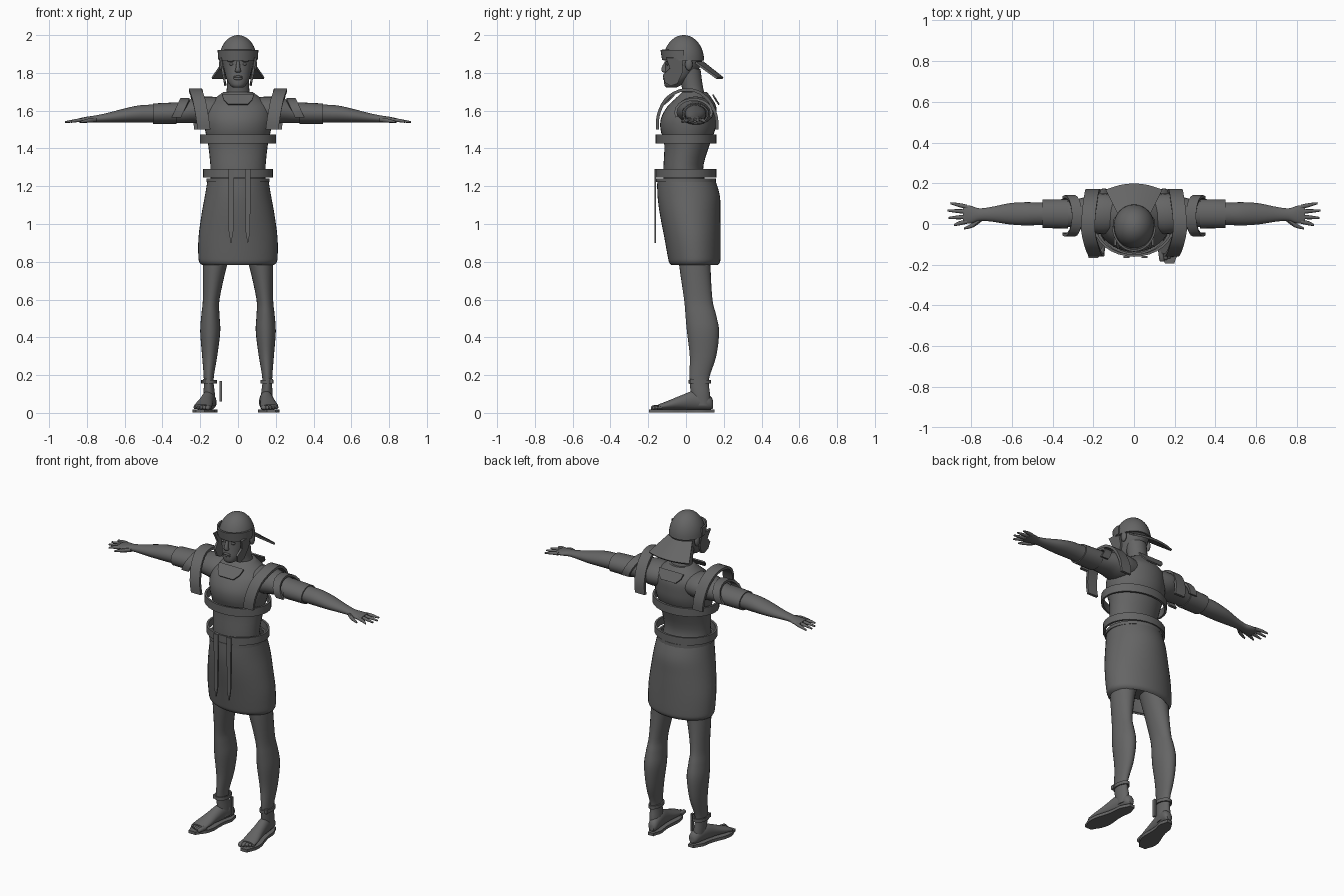
import bpy, bmesh
from math import sin, cos, pi, radians
from mathutils import Vector

default_cube = bpy.data.objects.get("Cube")
if default_cube:
    bpy.data.objects.remove(default_cube, do_unlink=True)

grey = bpy.data.materials.new("dark grey")
grey.use_nodes = True
grey.diffuse_color = (0.13, 0.13, 0.13, 1)
shader = next(n for n in grey.node_tree.nodes if n.type == 'BSDF_PRINCIPLED')
shader.inputs["Base Color"].default_value = grey.diffuse_color


def finish(name, bm, thickness=0, mirror=False, angle=40):
    """Turn a bmesh into a shaded object with optional solidify and mirror."""
    bmesh.ops.recalc_face_normals(bm, faces=bm.faces[:])
    mesh = bpy.data.meshes.new(name)
    bm.to_mesh(mesh)
    bm.free()
    mesh.materials.append(grey)
    mesh.shade_smooth()
    mesh.set_sharp_from_angle(angle=radians(angle))
    obj = bpy.data.objects.new(name, mesh)
    bpy.context.collection.objects.link(obj)
    if thickness:
        solid = obj.modifiers.new("thickness", 'SOLIDIFY')
        solid.thickness, solid.offset = thickness, 0
        solid.use_even_offset = True
        edges = obj.modifiers.new("hard edges", 'EDGE_SPLIT')
        edges.split_angle = radians(angle)
    if mirror:
        obj.modifiers.new("mirror", 'MIRROR').use_mirror_merge = False
    return obj


def smooth(rows, steps):
    """Catmull-Rom interpolation through rows of numbers."""
    rows = [Vector(r) for r in rows]
    out = []
    for i in range(len(rows) - 1):
        a, b, c, d = (rows[max(0, min(len(rows) - 1, i + k))] for k in (-1, 0, 1, 2))
        for s in range(steps):
            t = s / steps
            out.append(b + (c - a) * (t / 2) + (a * 2 - b * 5 + c * 4 - d) * (t * t / 2)
                       + (b * 3 - a - c * 3 + d) * (t ** 3 / 2))
    return out + [rows[-1]]


def loft(name, axis, rows, steps=4, sides=24, cap=True, **options):
    """Oval sections along an axis; each row: position, centre pair, radius pair."""
    bm = bmesh.new()
    rings = []
    for p, u, v, ru, rv in smooth(rows, steps):
        ring = []
        for i in range(sides):
            a = 2 * pi * i / sides
            cu, cv = u + ru * cos(a), v + rv * sin(a)
            co = {'x': (p, cu, cv), 'y': (cu, p, cv), 'z': (cu, cv, p)}[axis]
            ring.append(bm.verts.new(co))
        rings.append(ring)
    for r, q in zip(rings, rings[1:]):
        for i in range(sides):
            j = (i + 1) % sides
            bm.faces.new((r[i], r[j], q[j], q[i]))
    if cap:
        bm.faces.new(rings[0])
        bm.faces.new(rings[-1])
    return finish(name, bm, **options)


def strip(name, pairs, thickness, mirror=False):
    """Sheet between matching left and right edge points."""
    bm = bmesh.new()
    rows = [(bm.verts.new(a), bm.verts.new(b)) for a, b in pairs]
    for (a, b), (c, d) in zip(rows, rows[1:]):
        bm.faces.new((a, b, d, c))
    return finish(name, bm, thickness, mirror)


def ribbon(path, widths):
    """Edge pairs for a strip whose width runs along x."""
    return [((x - w / 2, y, z), (x + w / 2, y, z)) for (x, y, z), w in zip(path, widths)]


def plate(name, points, thickness, mirror=False):
    bm = bmesh.new()
    bm.faces.new([bm.verts.new(p) for p in points])
    return finish(name, bm, thickness, mirror)


def blob(name, centre, size, mirror=False):
    bm = bmesh.new()
    bmesh.ops.create_uvsphere(bm, u_segments=16, v_segments=10, radius=1)
    for v in bm.verts:
        v.co = Vector(centre) + v.co * Vector(size)
    return finish(name, bm, mirror=mirror)


def band(name, x, y, z, height, rx, ry, thickness=.012):
    return loft(name, 'z', [(z, x, y, rx, ry), (z + height, x, y, rx, ry)], 1, 32,
                False, thickness=thickness)


# Body
loft("torso", 'z', [
    (.86, 0, .04, .12, .09), (1, 0, .03, .16, .125), (1.15, 0, .01, .152, .125),
    (1.28, 0, -.015, .145, .105), (1.42, 0, .005, .158, .12), (1.5, 0, .01, .175, .145),
    (1.56, 0, .015, .18, .147), (1.62, 0, .03, .17, .13), (1.66, 0, .04, .13, .1),
    (1.7, 0, .045, .075, .065)], sides=32)
loft("neck", 'z', [(1.65, 0, .05, .08, .07), (1.71, 0, .037, .06, .056),
                   (1.82, 0, .015, .06, .062)])
loft("leg", 'z', [
    (.9, .1, .045, .085, .09), (.78, .122, .047, .064, .083), (.6, .142, .065, .044, .075),
    (.52, .146, .078, .048, .081), (.43, .147, .09, .053, .085), (.3, .15, .09, .04, .07),
    (.18, .155, .07, .026, .052), (.1, .152, .077, .03, .05), (.04, .148, .085, .03, .046)],
    mirror=True)
loft("arm", 'x', [
    (.04, .05, 1.6, .08, .06), (.15, .05, 1.6, .1, .075), (.23, .05, 1.6, .085, .066),
    (.31, .05, 1.59, .066, .055), (.45, .05, 1.585, .056, .048), (.53, .05, 1.582, .057, .045),
    (.61, .05, 1.573, .052, .036), (.7, .048, 1.562, .036, .024), (.76, .046, 1.556, .031, .018),
    (.8, .046, 1.552, .043, .016), (.84, .047, 1.548, .046, .012)], mirror=True)

# Fingers and thumb
for i, tip in enumerate((.885, .91, .915, .9)):
    y = .012 + .024 * i
    spread = y + (i - 1.5) * .012
    loft("finger", 'x', [(.82, y, 1.55, .011, .01), (.86, (y + spread) / 2, 1.547, .01, .009),
                         (tip, spread, 1.54, .005, .005)], 3, 10, mirror=True)
loft("thumb", 'x', [(.75, .025, 1.552, .014, .013), (.79, -.005, 1.548, .012, .011),
                    (.835, -.022, 1.54, .005, .005)], 3, 10, mirror=True)

# Head and face
loft("head", 'z', [
    (1.722, 0, -.078, .025, .026), (1.735, 0, -.07, .042, .044), (1.765, 0, -.05, .06, .066),
    (1.8, 0, -.03, .07, .083), (1.84, 0, -.015, .08, .094), (1.88, 0, -.01, .086, .098),
    (1.93, 0, -.01, .08, .09)])
loft("nose", 'z', [(1.86, 0, -.105, .008, .008), (1.825, 0, -.115, .012, .015),
                   (1.808, 0, -.113, .016, .015), (1.802, 0, -.11, .008, .008)], 3, 12)
for z, size in ((1.779, .007), (1.77, .009)):
    blob("lip", (0, -.11, z), (.024, .012, size))
blob("eye", (.033, -.095, 1.846), (.014, .01, .007), True)
blob("eyebrow", (.033, -.097, 1.863), (.023, .01, .006), True)
blob("ear", (.088, .015, 1.845), (.013, .02, .032), True)

# Helmet with brow band, neck guard and cheek guards
dome = [(1.865 + .135 * sin(a), 0, -.012, .1 * cos(a) + .001, .107 * cos(a) + .001)
        for a in (radians(9 * k) for k in range(11))]
loft("helmet_dome", 'z', dome, 1, 32)
brow = [radians(180 + 9 * k) for k in range(21)]
strip("helmet_brow_band", [((.1 * cos(a), -.01 + .112 * sin(a), 1.87),
                            (.103 * cos(a), -.01 + .12 * sin(a), 1.922)) for a in brow], .01)
guard = [k / 6 for k in range(-6, 7)]
strip("helmet_neck_guard", [((.08 * t, .09 - .04 * t * t, 1.855),
                             (.138 * t, .195 - .03 * t * t, 1.772)) for t in guard], .012)
cheek = ((-.02, 1.88), (-.105, 1.88), (-.085, 1.825), (-.122, 1.79), (-.112, 1.75),
         (-.08, 1.732), (-.045, 1.745), (-.015, 1.81))
plate("cheek_guard", [(.066 + (z - 1.73) * .18, y, z) for y, z in cheek], .012, True)

# Shoulder harness
path = smooth([(.18, -.15, 1.5), (.19, -.148, 1.57), (.207, -.11, 1.655), (.225, -.035, 1.705),
               (.222, .05, 1.705), (.213, .12, 1.655), (.205, .16, 1.57), (.198, .163, 1.5)], 3)
strip("shoulder_strap", ribbon(path, [.068] * len(path)), .016, True)
arc = [radians(-20 + 20 * k) for k in range(12)]
path = [(.315 - .035 * sin(a), .04 + .095 * cos(a), 1.59 + .07 * sin(a)) for a in arc]
strip("upper_arm_band", ribbon(path, [.05] * len(path)), .014, True)
loft("sleeve", 'x', [(.325, .05, 1.587, .068, .053), (.45, .05, 1.584, .066, .05)], 1, 24,
     False, thickness=.008, mirror=True)
for name, top, low in (("chest_plaque", -.062, -.118), ("back_plaque", .142, .175)):
    plate(name, [(-.085, top, 1.685), (.085, top, 1.685), (.075, (top + low) / 2, 1.655),
                 (.05, low, 1.632), (-.05, low, 1.632), (-.075, (top + low) / 2, 1.655)], .008)

# Belts and skirt
band("chest_belt", 0, 0, 1.425, .05, .195, .155)
band("waist_belt", 0, 0, 1.245, .045, .18, .155)
band("skirt_waistband", 0, 0, 1.222, .02, .162, .152)
loft("skirt", 'z', [
    (1.24, 0, 0, .155, .147), (1.15, 0, .014, .17, .16), (1.05, 0, .022, .188, .155),
    (.93, 0, .034, .204, .144), (.83, 0, .043, .205, .135), (.8, 0, .045, .2, .13),
    (.786, 0, .045, .185, .118)], 4, 40, False, thickness=.01)
for x in (-.037, .052):
    path = [(x, -.162, z) for z in (1.29, .96, .9)]
    strip("hanging_belt_strip", ribbon(path, (.03, .024, .003)), .008)

# Feet and sandals, the right one turned out further
for side, toe_x, toe_y in ((1, .175, -.195), (-1, .2, -.168)):
    def along(t):
        return side * (.138 + (toe_x - .138) * t), .15 + (toe_y - .15) * t

    def foot_row(t, rx, z, rz, shift=0):
        x, y = along(t)
        return (y, x + shift, z, rx, rz)

    label = "left_" if side > 0 else "right_"
    loft(label + "foot", 'y', [
        foot_row(.02, .015, .045, .02), foot_row(.08, .03, .055, .037),
        foot_row(.3, .034, .067, .05), foot_row(.5, .038, .056, .038),
        foot_row(.72, .046, .04, .023), foot_row(.86, .044, .031, .014)])
    for i in range(5):
        shift = side * (.018 * i - .036)
        r = .013 - .0012 * i
        end = .97 - .022 * i
        loft(label + "toe", 'y', [foot_row(.8, r, .03, r, shift),
                                  foot_row(end - .03, r, .028, r, shift),
                                  foot_row(end, r / 2, .026, r / 2, shift)], 3, 10)
    widths = smooth([(w, 0) for w in (.035, .078, .075, .09, .112, .1, .045)], 3)
    path = [(*along(k / (len(widths) - 1)), .01) for k in range(len(widths))]
    strip(label + "sandal_sole", ribbon(path, [w[0] for w in widths]), .018)
    band(label + "ankle_strap", side * .153, .072, .155, .02, .03 if side > 0 else .038, .056, .008)
    plate(label + "strap_buckle", [(side * x, .03, z) for x, z in
          ((.16, .155), (.185, .155), (.185, .18), (.16, .18))], .02)
path = [(-.092, .07, z) for z in (.17, .06)]
strip("loose_sandal_strap", ribbon(path, (.012, .012)), .02)
